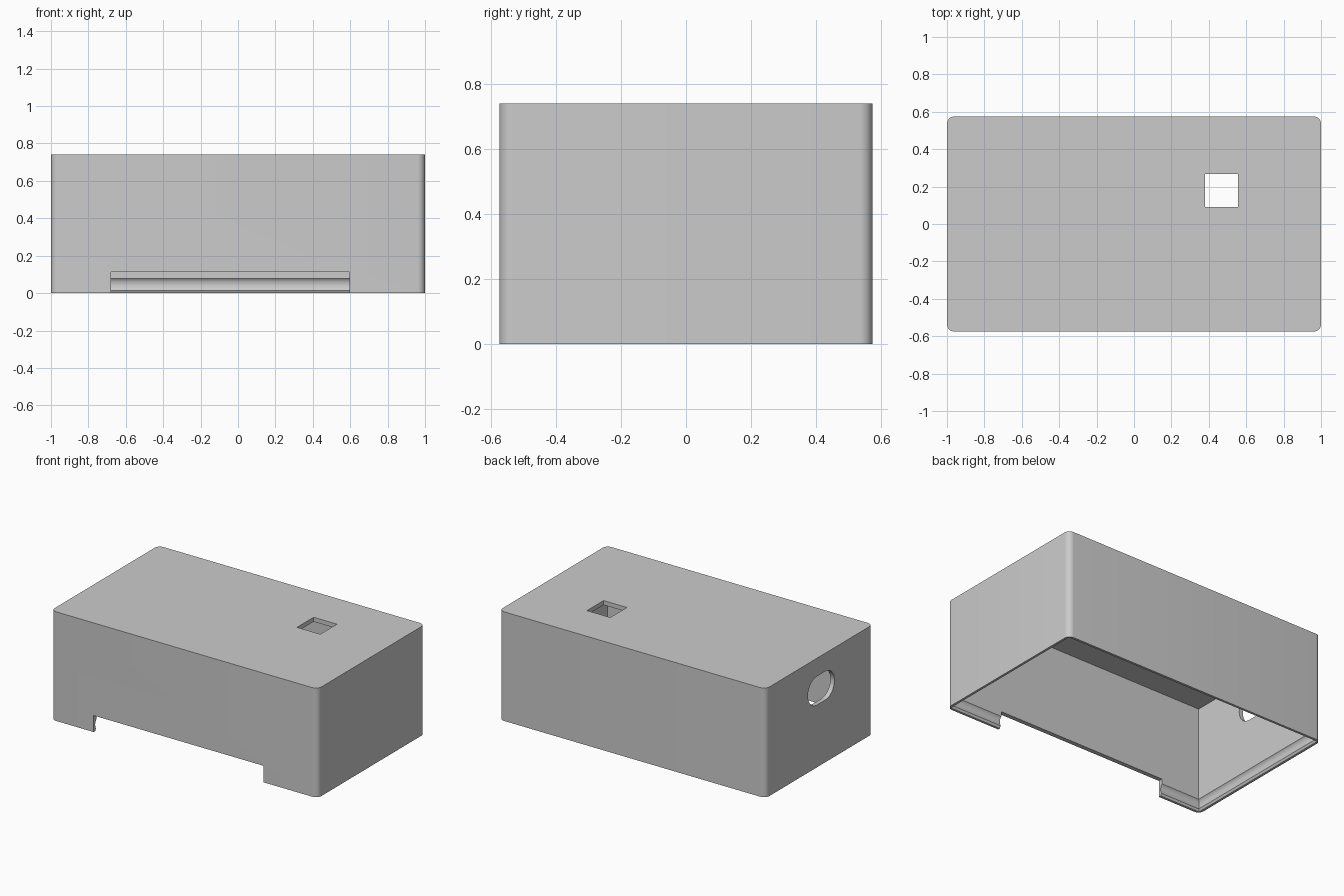
import bpy, bmesh, math

if "Cube" in bpy.data.objects:
    bpy.data.objects.remove(bpy.data.objects["Cube"])

W, D, H = 1.0, 0.575, 0.74      # half width, half depth, height
WALL, R = 0.03, 0.04            # wall thickness, corner radius

grey = bpy.data.materials.new("grey plastic")
grey.diffuse_color = (0.6, 0.6, 0.6, 1)
grey.use_nodes = True
grey.node_tree.nodes["Principled BSDF"].inputs["Base Color"].default_value = grey.diffuse_color


def loft(name, rings):
    """Closed solid through a stack of equal-length rings."""
    bm = bmesh.new()
    loops = [[bm.verts.new(p) for p in ring] for ring in rings]
    n = len(loops[0])
    for a, b in zip(loops, loops[1:]):
        for i in range(n):
            j = (i + 1) % n
            bm.faces.new((a[i], a[j], b[j], b[i]))
    bm.faces.new(loops[0])
    bm.faces.new(loops[-1])
    bmesh.ops.recalc_face_normals(bm, faces=bm.faces)
    mesh = bpy.data.meshes.new(name)
    bm.to_mesh(mesh)
    bm.free()
    obj = bpy.data.objects.new(name, mesh)
    mesh.materials.append(grey)
    bpy.context.collection.objects.link(obj)
    return obj


def rect(x0, x1, y0, y1, z):
    return [(x0, y0, z), (x1, y0, z), (x1, y1, z), (x0, y1, z)]


def box(name, x0, x1, y0, y1, z0, z1):
    return loft(name, [rect(x0, x1, y0, y1, z) for z in (z0, z1)])


# Outer shell with rounded upright corners
outline = []
for k, (sx, sy) in enumerate(((1, 1), (-1, 1), (-1, -1), (1, -1))):
    for i in range(9):
        a = math.radians(90 * k + 90 * i / 8)
        outline.append((sx * (W - R) + R * math.cos(a), sy * (D - R) + R * math.sin(a)))
shell = loft("case_shell", [[(x, y, z) for x, y in outline] for z in (0, H)])

# Hollow interior with a snap groove around the rim: (wall inset, height)
profile = [(0.016, -0.05), (0.016, 0.0), (0.024, 0.015), (0.020, 0.025), (0.017, 0.035),
           (0.016, 0.045), (0.017, 0.055), (0.020, 0.065), (0.025, 0.073), (WALL, 0.078),
           (WALL, H - WALL)]
cavity = loft("cavity_cutter", [rect(-W + t, W - t, -D + t, D - t, z) for t, z in profile])

# Front notch, square top window
notch = box("notch_cutter", -0.68, 0.595, -D - 0.1, -D + 0.1, -0.1, 0.112)
window = box("window_cutter", 0.38, 0.555, 0.09, 0.268, H - 0.1, H + 0.1)

# Oblong cable port in the left wall
port_ring = []
for i in range(34):
    side = 1 if i < 17 else -1
    a = math.radians(-90 + 180 * (i % 17) / 16 + (0 if side > 0 else 180))
    port_ring.append((-0.02 + side * 0.045 + 0.097 * math.cos(a), 0.52 + 0.097 * math.sin(a)))
port = loft("port_cutter", [[(x, y, z) for y, z in port_ring] for x in (-W - 0.1, -W + 0.1)])

# Cut everything out of the shell
bpy.context.view_layer.objects.active = shell
shell.select_set(True)
for cutter in (cavity, notch, window, port):
    mod = shell.modifiers.new(cutter.name, "BOOLEAN")
    mod.operation, mod.solver, mod.object = "DIFFERENCE", "EXACT", cutter
    bpy.ops.object.modifier_apply(modifier=mod.name)
    bpy.data.objects.remove(cutter)
bpy.ops.object.shade_smooth_by_angle(angle=math.radians(30))
